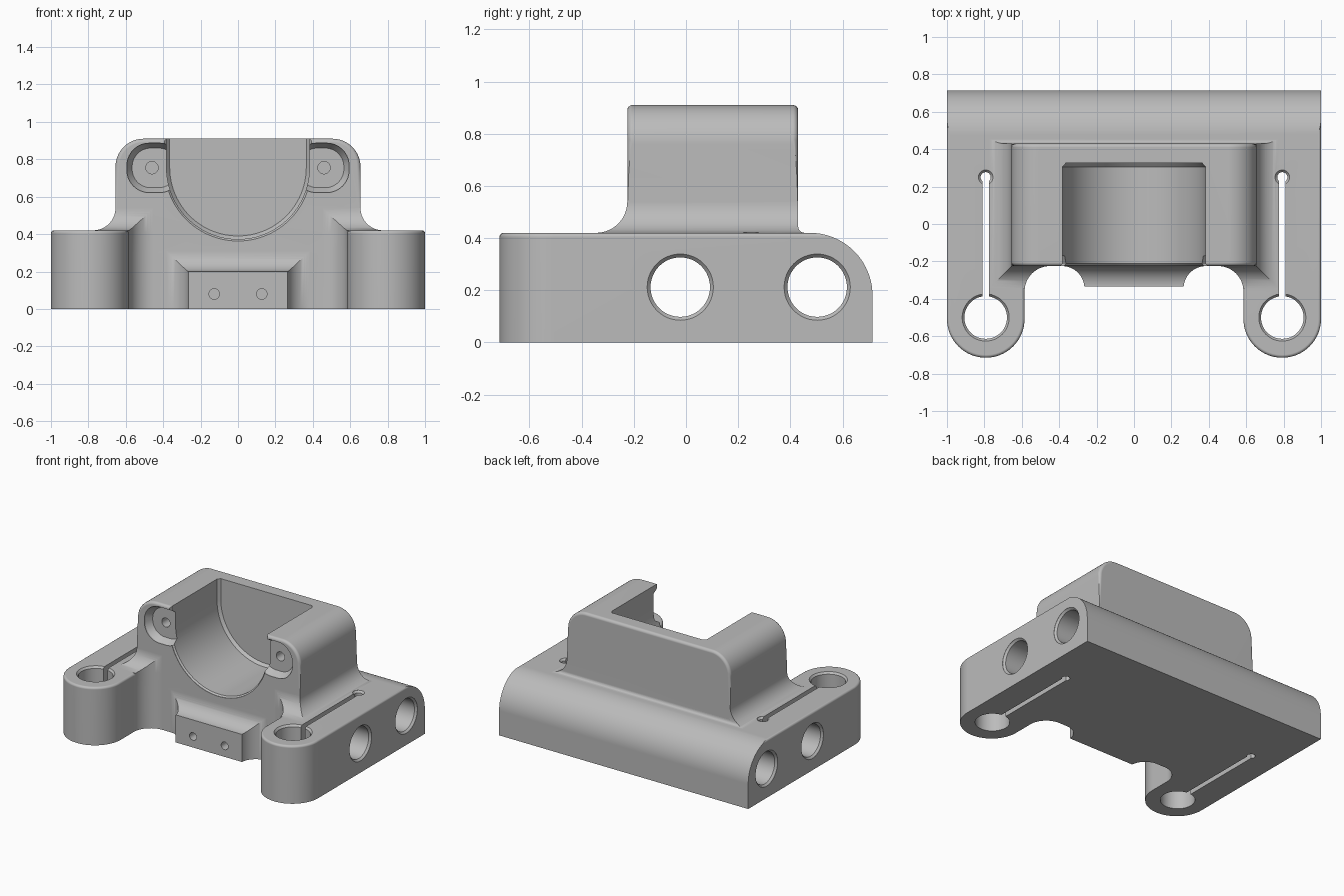
import bpy, bmesh
from math import sin, cos, radians

if "Cube" in bpy.data.objects:
    bpy.data.objects.remove(bpy.data.objects["Cube"], do_unlink=True)

grey = bpy.data.materials.new("plain_grey")
grey.use_nodes = True
grey.diffuse_color = (0.5, 0.5, 0.5, 1)
grey.node_tree.nodes["Principled BSDF"].inputs["Base Color"].default_value = (0.5, 0.5, 0.5, 1)


def arc(cx, cy, r, start, end, n=14):
    steps = [radians(start + (end - start) * i / n) for i in range(n + 1)]
    return [(cx + r * cos(a), cy + r * sin(a)) for a in steps]


def circle(cx, cy, r):
    return arc(cx, cy, r, 0, 360, 48)[:-1]


def rounded(x0, x1, y0, y1, r):
    return (arc(x1 - r, y1 - r, r, 0, 90) + arc(x0 + r, y1 - r, r, 90, 180)
            + arc(x0 + r, y0 + r, r, 180, 270) + arc(x1 - r, y0 + r, r, 270, 360))


def mirrored(half):
    return half + [(-x, y) for x, y in reversed(half)]


def loft(name, axis, sections, bevel_rule=None, width=0.02):
    """Solid through (position, outline) sections along an axis."""
    place = {"X": lambda p, u, v: (p, u, v),
             "Y": lambda p, u, v: (u, p, v),
             "Z": lambda p, u, v: (u, v, p)}[axis]
    bm = bmesh.new()
    rings = [[bm.verts.new(place(p, u, v)) for u, v in outline] for p, outline in sections]
    for a, b in zip(rings, rings[1:]):
        for i in range(len(a)):
            j = (i + 1) % len(a)
            bm.faces.new((a[i], a[j], b[j], b[i]))
    bm.faces.new(rings[0])
    bm.faces.new(rings[-1])
    bmesh.ops.recalc_face_normals(bm, faces=bm.faces)
    if bevel_rule:
        edges = [e for e in bm.edges if e.calc_face_angle(0) > 0.6 and bevel_rule(e)]
        bmesh.ops.bevel(bm, geom=edges, offset=width, segments=4, profile=0.5, affect="EDGES")
    mesh = bpy.data.meshes.new(name)
    bm.to_mesh(mesh)
    bm.free()
    mesh.materials.append(grey)
    obj = bpy.data.objects.new(name, mesh)
    bpy.context.collection.objects.link(obj)
    return obj


def combine(target, other, operation):
    mod = target.modifiers.new("combine", "BOOLEAN")
    mod.operation, mod.solver, mod.object = operation, "EXACT", other
    bpy.context.view_layer.objects.active = target
    bpy.ops.object.modifier_apply(modifier=mod.name)
    bpy.data.objects.remove(other, do_unlink=True)


# Base plate: two rounded arms and a large round along the back
footprint = mirrored(arc(0.45, -0.36, 0.135, 90, 0)
                     + arc(0.7925, -0.5075, 0.2075, 180, 360, 32) + [(1, 0.715)])
body = loft("mount_body", "Z", [(0, footprint), (0.42, footprint)],
            lambda e: all(v.co.z > 0.1 for v in e.verts), 0.016)
back_round = [(0.8, 0.5), (0.475, 0.5), (0.475, 0.42)] + arc(0.475, 0.18, 0.24, 90, 0, 20) + [(0.8, 0.18)]
combine(body, loft("back_round", "X", [(-1.2, back_round), (1.2, back_round)]), "DIFFERENCE")

# Tower block with rounded shoulders
shoulders = mirrored([(0.655, 0.2)] + arc(0.505, 0.76, 0.15, 0, 90))
tower = loft("tower", "Y", [(-0.225, shoulders), (0.43, shoulders)],
             lambda e: all(v.co.z > 0.45 for v in e.verts))
combine(body, tower, "UNION")

# Flared skirt around the foot of the tower
side_flare = mirrored([(0.775, 0.3)] + arc(0.775, 0.54, 0.12, 270, 180))
front_flare = ([(-0.345, 0.3)] + arc(-0.345, 0.54, 0.12, 270, 360)
               + [(0.43, 0.54)] + arc(0.455, 0.445, 0.025, 180, 270, 5) + [(0.455, 0.3)])
skirt = loft("skirt", "Y", [(-0.6, side_flare), (0.6, side_flare)])
combine(skirt, loft("skirt_profile", "X", [(-1.1, front_flare), (1.1, front_flare)]), "INTERSECT")
combine(skirt, loft("skirt_limit", "Z", [(0.1, footprint), (0.7, footprint)]), "INTERSECT")
combine(body, skirt, "UNION")

# Front tab blended into the wall
tab_plan = mirrored([(0.385, -0.1)] + arc(0.385, -0.345, 0.12, 90, 180))
tab_side = [(-0.05, 0), (-0.335, 0)] + arc(-0.335, 0.31, 0.11, 270, 360) + [(-0.05, 0.31)]
tab = loft("front_tab", "Z", [(0, tab_plan), (0.5, tab_plan)])
combine(tab, loft("tab_profile", "X", [(-0.6, tab_side), (0.6, tab_side)]), "INTERSECT")
combine(body, tab, "UNION")


# U-shaped cradle, open at the front and top
def cradle(r):
    return [(r, 1.1)] + arc(0, 0.755, r, 0, -180, 48) + [(-r, 1.1)]


cuts = [loft("cradle_cut", "Y", [(-0.4, cradle(0.392)), (-0.222, cradle(0.392)),
                                 (-0.212, cradle(0.382)), (0.305, cradle(0.382)),
                                 (0.325, cradle(0.365))])]

# Cross bores right through the base, with eased mouths
for y in (-0.022, 0.503):
    mouth, bore = circle(y, 0.212, 0.127), circle(y, 0.212, 0.114)
    cuts.append(loft("cross_bore", "X", [(-1.1, mouth), (-0.999, mouth), (-0.985, bore),
                                         (0.985, bore), (0.999, mouth), (1.1, mouth)]))

for s in (1, -1):
    # Arm sockets, clamping slots and slot ends
    x = s * 0.793
    for y, r in ((-0.5, 0.114), (0.25, 0.027)):
        hole, rim = circle(x, y, r), circle(x, y, r + 0.012)
        cuts.append(loft("arm_hole", "Z", [(-0.1, hole), (0.406, hole), (0.42, rim), (0.6, rim)]))
    slot = [(x - 0.017, -0.5), (x + 0.017, -0.5), (x + 0.017, 0.25), (x - 0.017, 0.25)]
    cuts.append(loft("clamp_slot", "Z", [(-0.1, slot), (0.6, slot)]))

    # Ear recesses beside the cradle
    outer = [(s * u, v) for u, v in rounded(0.3, 0.594, 0.622, 0.886, 0.12)]
    inner = [(s * u, v) for u, v in rounded(0.325, 0.566, 0.648, 0.86, 0.1)]
    cuts.append(loft("ear_recess", "Y", [(-0.4, outer), (-0.215, outer), (-0.17, inner)]))

    # Screw holes in the ears and the tab
    for cx, cz, r, depth in ((0.46, 0.755, 0.033, 0.0), (0.127, 0.08, 0.028, -0.2)):
        hole = circle(s * cx, cz, r)
        cuts.append(loft("screw_hole", "Y", [(-0.5, hole), (depth, hole)]))

for cut in cuts:
    combine(body, cut, "DIFFERENCE")

# Smooth shading with crisp edges
bpy.ops.object.select_all(action="DESELECT")
body.select_set(True)
bpy.context.view_layer.objects.active = body
bpy.ops.object.shade_smooth_by_angle(angle=radians(30))
body.modifiers.new("even_normals", "WEIGHTED_NORMAL").keep_sharp = True
